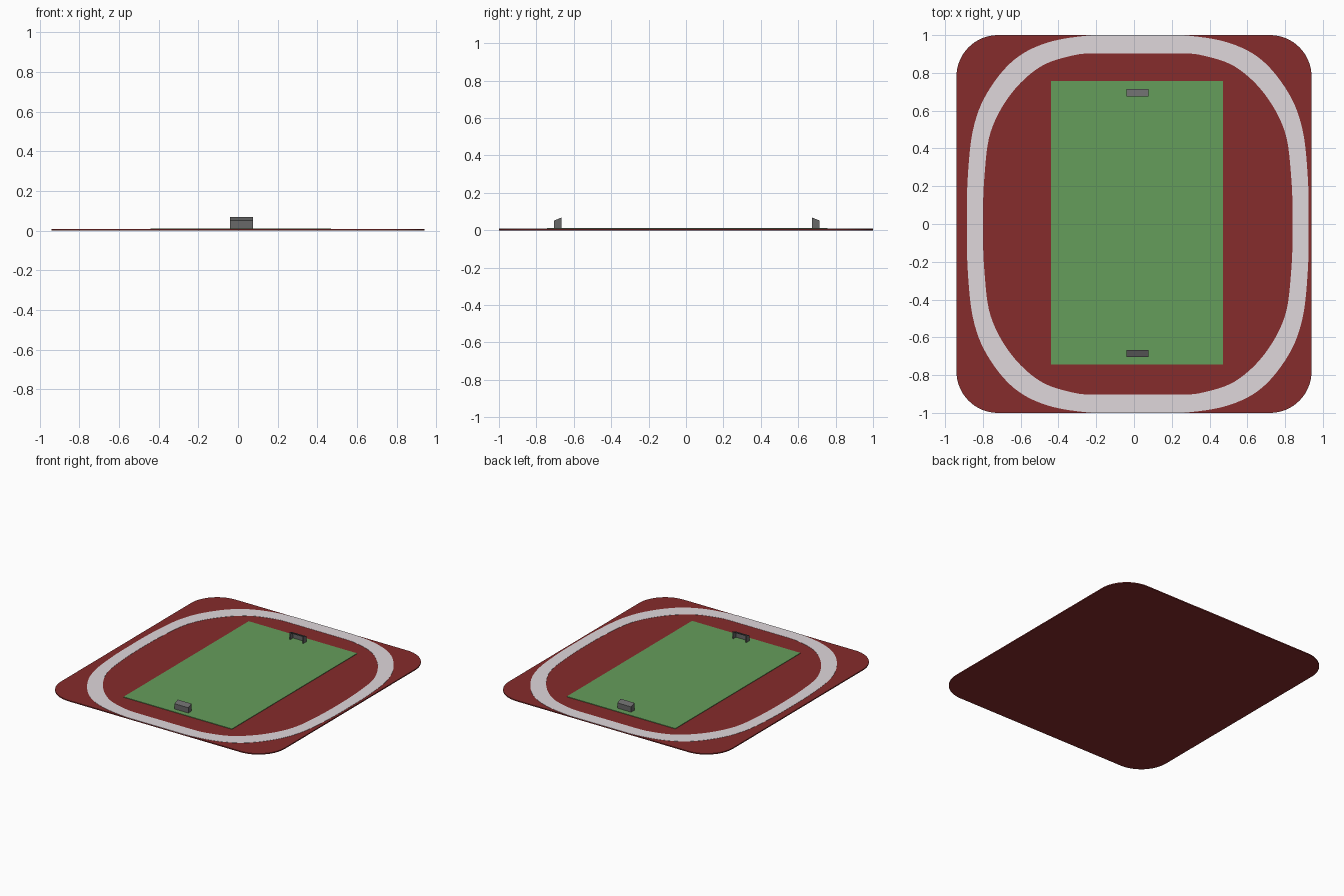
import bpy, bmesh, math
from mathutils import Vector

if "Cube" in bpy.data.objects:
    bpy.data.objects.remove(bpy.data.objects["Cube"])


def material(name, rgb):
    m = bpy.data.materials.new(name)
    m.diffuse_color = (*rgb, 1)
    m.use_nodes = True
    m.node_tree.nodes["Principled BSDF"].inputs["Base Color"].default_value = m.diffuse_color
    return m


RED = material("track_red", (0.24, 0.025, 0.025))
WHITE = material("line_white", (0.74, 0.68, 0.71))
GREEN = material("grass_green", (0.13, 0.34, 0.105))
GREY = material("goal_grey", (0.14, 0.14, 0.14))


def finish(bm, name, mat):
    bmesh.ops.recalc_face_normals(bm, faces=bm.faces)
    mesh = bpy.data.meshes.new(name)
    bm.to_mesh(mesh)
    bm.free()
    ob = bpy.data.objects.new(name, mesh)
    bpy.context.collection.objects.link(ob)
    mesh.materials.append(mat)
    return ob


def slab(name, outline, z0, z1, mat):
    bm = bmesh.new()
    low = [bm.verts.new((x, y, z0)) for x, y in outline]
    top = [bm.verts.new((x, y, z1)) for x, y in outline]
    n = len(low)
    bm.faces.new(low)
    bm.faces.new(top)
    for i in range(n):
        j = (i + 1) % n
        bm.faces.new((low[i], low[j], top[j], top[i]))
    return finish(bm, name, mat)


def mirrored_loop(quarter):
    """Closed loop from one quadrant running from the +x side to the +y side."""
    half = quarter + [(-x, y) for x, y in reversed(quarter)]
    return half + [(x, -y) for x, y in reversed(half)]


def smooth_path(pts, steps=6):
    """Catmull-Rom curve through a few points, mirrored at both ends."""
    p = [Vector(q) for q in pts]
    p = [Vector((p[1].x, -p[1].y))] + p + [Vector((p[-1].x - 0.2, p[-1].y))]
    out = []
    for a, b, c, d in zip(p, p[1:], p[2:], p[3:]):
        for k in range(steps):
            t = k / steps
            v = 0.5 * (2 * b + (c - a) * t + (2 * a - 5 * b + 4 * c - d) * t**2
                       + (3 * b - a - 3 * c + d) * t**3)
            out.append((v.x, v.y))
    return out[1:] + [tuple(pts[-1])]


# Rounded red ground plate
R = 0.22
corner = [(0.94 - R + R * math.cos(a), 1 - R + R * math.sin(a))
          for a in (math.pi / 2 * i / 16 for i in range(17))]
slab("track_base", mirrored_loop(corner), 0, 0.008, RED)

# White running lane, a thin band between two smooth loops
CX = 0.02
outer = mirrored_loop(smooth_path([(0.905, 0), (0.9, 0.25), (0.872, 0.5), (0.8, 0.69),
                                   (0.66, 0.865), (0.48, 0.96), (0.24, 1.0)]))
inner = mirrored_loop(smooth_path([(0.82, 0), (0.812, 0.25), (0.778, 0.49), (0.67, 0.69),
                                   (0.515, 0.833), (0.34, 0.893), (0.22, 0.903)]))
bm = bmesh.new()
rings = [[bm.verts.new((x + CX, y, z)) for x, y in loop]
         for loop, z in ((outer, 0.007), (outer, 0.0095), (inner, 0.0095), (inner, 0.007))]
n = len(outer)
for r in range(4):
    a, b = rings[r], rings[(r + 1) % 4]
    for i in range(n):
        j = (i + 1) % n
        bm.faces.new((a[i], a[j], b[j], b[i]))
finish(bm, "running_lane", WHITE)

# Grass pitch
slab("grass_pitch", [(-0.44, -0.744), (0.47, -0.744), (0.47, 0.757), (-0.44, 0.757)],
     0.004, 0.012, GREEN)


# Goals: side panels, back panel and sloped roof, open towards the pitch
def prism(bm, profile, x0, x1):
    a = [bm.verts.new((x0, y, z)) for y, z in profile]
    b = [bm.verts.new((x1, y, z)) for y, z in profile]
    bm.faces.new(a)
    bm.faces.new(b)
    for i in range(len(a)):
        j = (i + 1) % len(a)
        bm.faces.new((a[i], a[j], b[j], b[i]))


def goal(name, side):
    w, t, d = 0.058, 0.006, 0.039
    shell = [(0, 0.01), (0, 0.052), (d, 0.068), (d, 0.061), (t, 0.047), (t, 0.01)]
    panel = [(0, 0.01), (0, 0.052), (d, 0.068), (d, 0.01)]
    bm = bmesh.new()
    for profile, x0, x1 in ((shell, -w + t, w - t), (panel, -w, -w + t), (panel, w - t, w)):
        prism(bm, profile, x0, x1)
    for v in bm.verts:
        v.co.x += 0.0185
        v.co.y = 0.0045 + side * (0.7095 - v.co.y)
    finish(bm, name, GREY)


goal("front_goal", -1)
goal("back_goal", 1)
